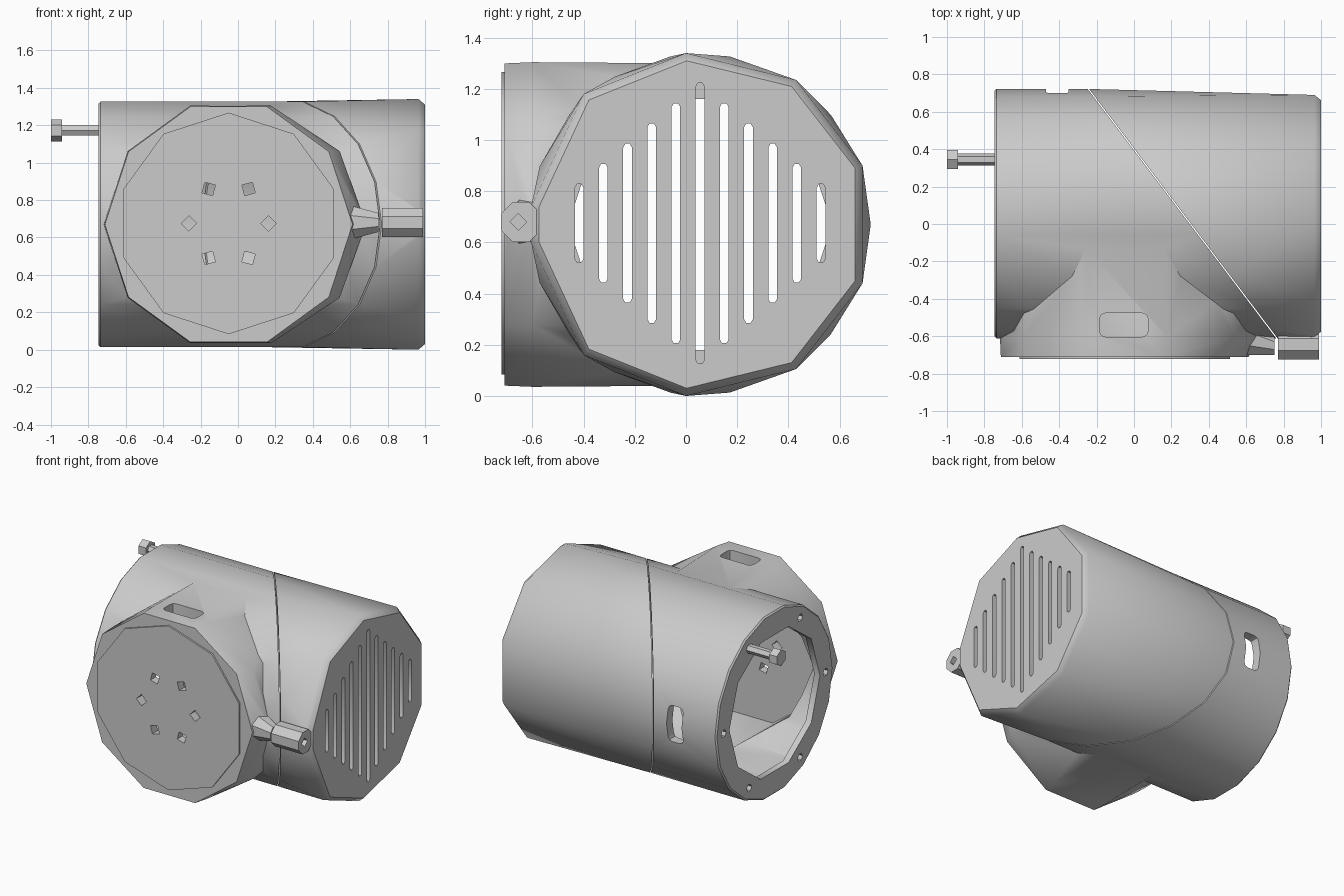
import bpy, bmesh, math
from mathutils import Vector

if "Cube" in bpy.data.objects:
    bpy.data.objects.remove(bpy.data.objects["Cube"], do_unlink=True)

CY, CZ, DX = 0.055, 0.67, -0.05      # barrel axis (y, z) and front drum axis x
R = 0.667

grey = bpy.data.materials.new("housing_grey")
grey.use_nodes = True
colour = (0.6, 0.6, 0.6, 1)
grey.diffuse_color = colour
grey.node_tree.nodes["Principled BSDF"].inputs["Base Color"].default_value = colour


def ring(axis, at, u, v, r, n, phase=0):
    """Regular polygon across an axis; u, v are its centre in the other two axes."""
    pts = []
    for i in range(n):
        a = math.radians(phase) + math.tau * i / n
        p, q = u + r * math.cos(a), v + r * math.sin(a)
        pts.append({"x": (at, p, q), "y": (p, at, q), "z": (p, q, at)}[axis])
    return pts


def hull(name, pts):
    """Convex solid around a set of points."""
    bm = bmesh.new()
    for p in pts:
        bm.verts.new(p)
    bmesh.ops.convex_hull(bm, input=bm.verts[:])
    bmesh.ops.delete(bm, geom=[v for v in bm.verts if not v.link_faces], context="VERTS")
    bmesh.ops.dissolve_limit(bm, angle_limit=0.01, verts=bm.verts[:], edges=bm.edges[:])
    bmesh.ops.recalc_face_normals(bm, faces=bm.faces[:])
    mesh = bpy.data.meshes.new(name)
    bm.to_mesh(mesh)
    bm.free()
    obj = bpy.data.objects.new(name, mesh)
    obj.data.materials.append(grey)
    bpy.context.collection.objects.link(obj)
    return obj


def prism(name, axis, a, b, u, v, r, n, phase=0):
    return hull(name, ring(axis, a, u, v, r, n, phase) + ring(axis, b, u, v, r, n, phase))


def rounded_slot(axis, a, b, u, v, half_u, half_v, r, n=8):
    pts = []
    for su in (-1, 1):
        for sv in (-1, 1):
            for at in (a, b):
                pts += ring(axis, at, u + su * (half_u - r), v + sv * (half_v - r), r, n)
    return hull("slot_cutter", pts)


def combine(obj, tools, operation, keep=False):
    """Apply a boolean with each tool in turn."""
    for tool in tools:
        mod = obj.modifiers.new("cut", "BOOLEAN")
        mod.operation, mod.solver, mod.object = operation, "EXACT", tool
        graph = bpy.context.evaluated_depsgraph_get()
        mesh = bpy.data.meshes.new_from_object(obj.evaluated_get(graph))
        obj.modifiers.clear()
        obj.data = mesh
        if not keep:
            bpy.data.objects.remove(tool, do_unlink=True)


def seam(offset):
    """Barrel ring on the slanted joint between the two shells."""
    return [(-0.25 + (0.73 - y) * 0.756 + offset, y, z)
            for x, y, z in ring("x", 0, CY, CZ, R, 18)]


def scaled(pts, x, s):
    return [(x, CY + (y - CY) * s, CZ + (z - CZ) * s) for y, z in pts]


# Rear shell with the front drum blended in
rear_shell = hull("rear_shell", ring("x", -0.745, CY, CZ, R - 0.01, 18)
                  + ring("x", -0.735, CY, CZ, R, 18) + seam(-0.004))
flare = [(DX + (x - DX) * (1.1 if x > DX else 1), y, z)
         for x, y, z in ring("y", -0.6, DX, CZ, R, 10)]
drum = hull("front_drum", ring("y", -0.71, DX, CZ, R - 0.005, 10)
            + flare + ring("y", 0.05, DX, CZ, R - 0.005, 10))
neck = hull("hinge_neck", ring("x", 0.56, -0.6, CZ + 0.01, 0.11, 8, 22.5)
            + ring("x", 0.75, -0.65, CZ + 0.01, 0.055, 8, 22.5))
combine(rear_shell, [drum, neck], "UNION")

# Vented shell ending in an irregular ten-sided face
half = [(0, 1.34), (0.43, 1.235), (0.69, 0.9), (-0.4, 1.18), (-0.605, 0.74)]
end = half + [(y, 2 * CZ - z) for y, z in half]
vent_shell = hull("vent_shell", seam(0.004) + scaled(end, 0.965, 1) + scaled(end, 1, 0.955))
boss = prism("hinge_boss", "x", 0.77, 0.99, -0.645, CZ + 0.01, 0.085, 8, 22.5)
combine(vent_shell, [boss], "UNION")

# Hollow interior
barrel_core = prism("barrel_core", "x", -0.70, 0.95, CY, CZ, 0.6, 18)
drum_core = prism("drum_core", "y", -0.66, CY, DX, CZ, 0.585, 10)
combine(rear_shell, [barrel_core], "DIFFERENCE", keep=True)
combine(rear_shell, [drum_core], "DIFFERENCE")
combine(vent_shell, [barrel_core], "DIFFERENCE")

# Flange opening and its bolt holes
combine(rear_shell, [prism("opening_cutter", "x", -0.8, -0.6, CY, CZ, 0.515, 10)], "DIFFERENCE")
bolt_spots = [(CY + 0.58 * math.cos(math.radians(a)), CZ + 0.58 * math.sin(math.radians(a)))
              for a in range(0, 360, 60)]
combine(rear_shell, [prism("bolt_cutter", "x", -0.8, -0.66, y, z, 0.028, 6)
                     for y, z in bolt_spots], "DIFFERENCE")

# Rounded windows in the drum top and barrel back
combine(rear_shell, [rounded_slot("z", 1.0, 1.5, -0.055, -0.54, 0.13, 0.063, 0.03),
                     rounded_slot("y", 0.5, 0.9, -0.41, CZ, 0.06, 0.13, 0.03)], "DIFFERENCE")

# Vent slots and hinge pin hole
slots = [rounded_slot("x", 0.9, 1.1, CY + 0.0945 * i, CZ + 0.005,
                      0.017, 0.55 - 0.079 * abs(i), 0.0169, 6) for i in range(-5, 6)]
pin_hole = prism("pin_cutter", "x", 0.85, 1.1, -0.655, CZ + 0.01, 0.033, 4)
combine(vent_shell, slots + [pin_hole], "DIFFERENCE")

# Front plate with six square holes
front_plate = prism("front_plate", "y", -0.722, -0.69, DX, CZ + 0.005, 0.592, 10, 90)
for a in range(0, 360, 60):
    t = math.radians(a)
    hole = prism("hole_cutter", "y", -0.8, -0.6, DX + 0.213 * math.cos(t),
                 CZ + 0.005 + 0.213 * math.sin(t), 0.041, 4, a)
    combine(rear_shell, [hole], "DIFFERENCE", keep=True)
    combine(front_plate, [hole], "DIFFERENCE")

# Loose bolt standing out of the flange
by, bz = bolt_spots[1]
bolt = prism("flange_bolt", "x", -0.97, -0.66, by, bz, 0.032, 6)
combine(bolt, [prism("bolt_head", "x", -1.0, -0.94, by, bz, 0.058, 6, 30)], "UNION")

# Smooth shading with crisp edges
bpy.ops.object.select_all(action="DESELECT")
for obj in (rear_shell, vent_shell, front_plate, bolt):
    obj.select_set(True)
    bpy.context.view_layer.objects.active = obj
bpy.ops.object.shade_smooth_by_angle(angle=math.radians(38))
